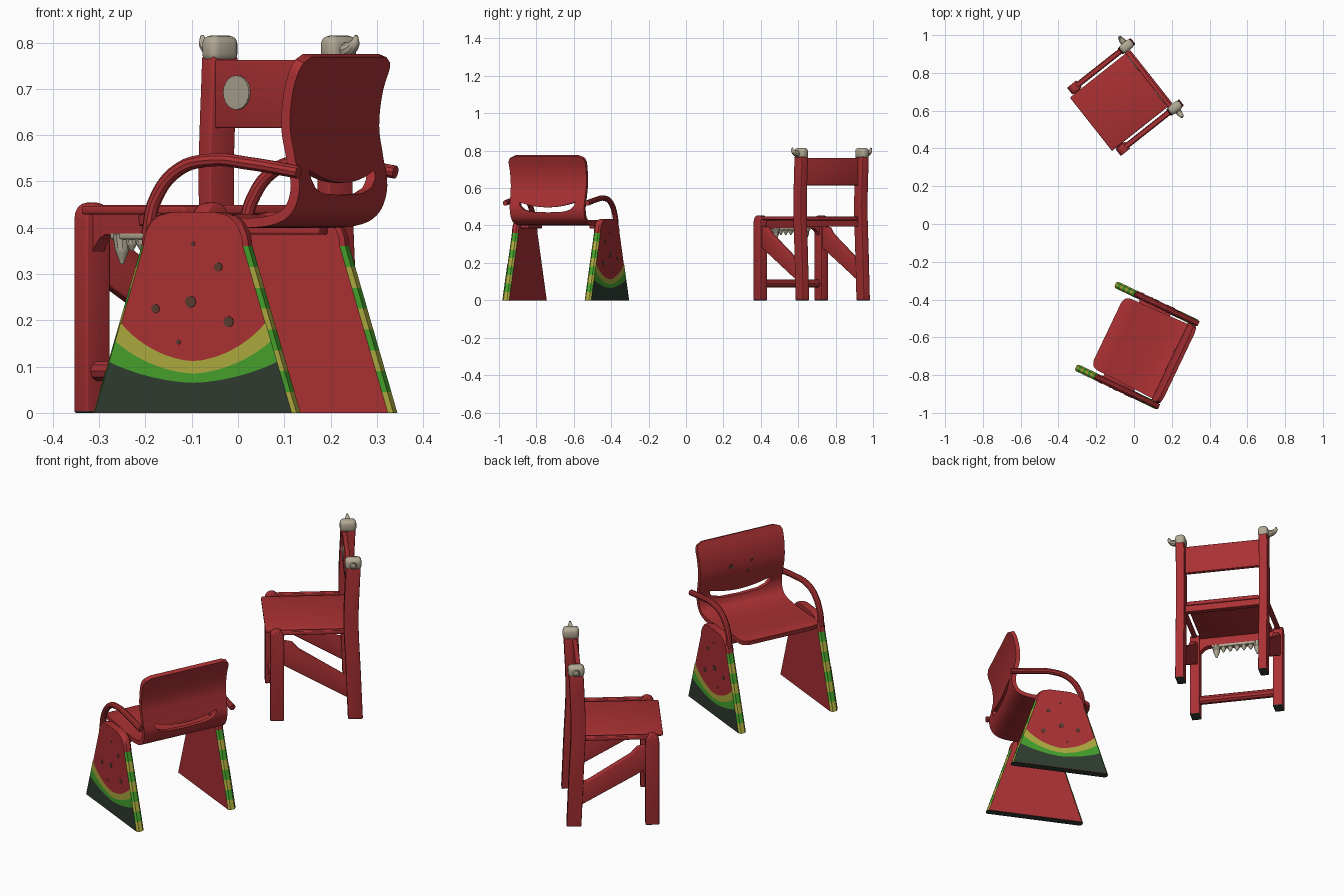
import bpy, bmesh, math
from mathutils import Vector, Matrix

if "Cube" in bpy.data.objects:
    bpy.data.objects.remove(bpy.data.objects["Cube"])

def material(name, rgb):
    m = bpy.data.materials.new(name)
    m.diffuse_color = (*rgb, 1)
    m.use_nodes = True
    m.node_tree.nodes["Principled BSDF"].inputs["Base Color"].default_value = m.diffuse_color
    return m

RED = material("red", (0.40, 0.03, 0.033))
BONE = material("bone", (0.45, 0.40, 0.30))
OLIVE = material("yellow green", (0.42, 0.40, 0.05))
GREEN = material("bright green", (0.06, 0.36, 0.025))
DARK = material("dark green", (0.028, 0.045, 0.03))
SEED = material("seed brown", (0.10, 0.045, 0.03))

PLACE = Matrix.Identity(4)          # current chair placement

def place(x, y, deg):
    global PLACE
    PLACE = Matrix.Translation((x, y, 0)) @ Matrix.Rotation(math.radians(deg), 4, 'Z')

def finish(bm, name, mats, smooth=35, recalc=True):
    if recalc:
        bmesh.ops.recalc_face_normals(bm, faces=bm.faces)
    me = bpy.data.meshes.new(name)
    bm.to_mesh(me)
    bm.free()
    ob = bpy.data.objects.new(name, me)
    bpy.context.collection.objects.link(ob)
    for m in mats:
        me.materials.append(m)
    ob.matrix_world = PLACE
    shade(ob, smooth)
    return ob

def shade(ob, angle=35):
    bpy.ops.object.select_all(action='DESELECT')
    ob.select_set(True)
    bpy.context.view_layer.objects.active = ob
    bpy.ops.object.shade_smooth_by_angle(angle=math.radians(angle))

def bake(ob):
    """Apply the modifiers / convert the curve to a mesh."""
    dg = bpy.context.evaluated_depsgraph_get()
    me = bpy.data.meshes.new_from_object(ob.evaluated_get(dg))
    new = bpy.data.objects.new(ob.name, me)
    bpy.context.collection.objects.link(new)
    new.matrix_world = PLACE
    name = ob.name
    bpy.data.objects.remove(ob)
    new.name = name
    shade(new)
    return new

def prism(name, outline, a0, a1, mat=RED, axis='x', bevel=0.0, foot=False):
    """Extrude a (y,z) outline along x, or an (x,z) outline along y."""
    bm = bmesh.new()
    co = (lambda p, a: (a, p[0], p[1])) if axis == 'x' else (lambda p, a: (p[0], a, p[1]))
    lo = [bm.verts.new(co(p, a0)) for p in outline]
    hi = [bm.verts.new(co(p, a1)) for p in outline]
    n = len(outline)
    bm.faces.new(lo)
    bm.faces.new(hi)
    for i in range(n):
        bm.faces.new((lo[i], lo[(i + 1) % n], hi[(i + 1) % n], hi[i]))
    bmesh.ops.recalc_face_normals(bm, faces=bm.faces)
    if bevel:
        edges = [e for e in bm.edges if e.calc_face_angle(0) > 0.6]
        bmesh.ops.bevel(bm, geom=edges, offset=bevel, segments=3, profile=0.5, affect='EDGES')
    if foot:
        for f in bm.faces:
            f.material_index = int(f.calc_center_median().z < 0.006)
    return finish(bm, name, [mat, DARK])

def box(name, x0, x1, y0, y1, z0, z1, mat=RED, bevel=0.0, foot=False):
    return prism(name, [(y0, z0), (y1, z0), (y1, z1), (y0, z1)], x0, x1, mat, 'x', bevel, foot)

def tube(name, pts, radius, mat=RED, taper=None):
    cu = bpy.data.curves.new(name, 'CURVE')
    cu.dimensions = '3D'
    cu.bevel_depth, cu.bevel_resolution, cu.use_fill_caps = radius, 3, True
    sp = cu.splines.new('BEZIER')
    sp.bezier_points.add(len(pts) - 1)
    for i, (bp, p) in enumerate(zip(sp.bezier_points, pts)):
        bp.co = p
        bp.handle_left_type = bp.handle_right_type = 'AUTO'
        bp.radius = taper[i] if taper else 1
    sp.resolution_u = 8
    cu.materials.append(mat)
    ob = bpy.data.objects.new(name, cu)
    bpy.context.collection.objects.link(ob)
    return bake(ob)

def spline(pts, n):
    """Catmull-Rom samples through 2D points."""
    P = [Vector(p) for p in pts]
    P = [2 * P[0] - P[1]] + P + [2 * P[-1] - P[-2]]
    out = []
    for i in range(1, len(P) - 2):
        a, b, c, d = P[i - 1:i + 3]
        for k in range(n):
            t = k / n
            out.append(0.5 * (2 * b + (c - a) * t + (2 * a - 5 * b + 4 * c - d) * t * t
                              + (3 * b - a - 3 * c + d) * t ** 3))
    return out + [P[-2]]

def disc(name, center, rx, rz, axis, mat, n=14, depth=0.003):
    """Thin oval plate lying across the x or y axis."""
    o = [(center[0 if axis == 'y' else 1] + rx * math.cos(2 * math.pi * i / n),
          center[2] + rz * math.sin(2 * math.pi * i / n)) for i in range(n)]
    a = center[1] if axis == 'y' else center[0]
    return prism(name, o, a - depth, a + depth, mat, axis)

# ---------------- melon chair ----------------
place(0.016, -0.643, -115.5)

def half(z):
    """Half length of the side panel at height z."""
    if z <= 0.36:
        return 0.243 - 0.115 * z / 0.36
    return 0.06 + 0.068 * math.sqrt(max(0, 1 - ((z - 0.36) / 0.074) ** 2))

T = 0.019
LEVELS = [i * 0.045 for i in range(9)] + [0.38, 0.40, 0.415, 0.426, 0.434]
for s in (-1, 1):
    side = "right" if s > 0 else "left"
    # side panel with striped rounded edges
    bm = bmesh.new()
    rings = []
    for z in LEVELS:
        h, r = half(z), 0.009
        sec = [(T, h - r), (T - r, h), (r - T, h), (-T, h - r)]
        sec += [(-x, -y) for x, y in sec]
        rings.append([bm.verts.new((s * 0.243 + x, y, z)) for x, y in sec])
    for k in range(len(rings) - 1):
        for i in range(8):
            j = (i + 1) % 8
            f = bm.faces.new((rings[k][i], rings[k][j], rings[k + 1][j], rings[k + 1][i]))
            if k < 8 and i not in (3, 7):
                f.material_index = 1 + k % 2
    bm.faces.new(rings[0]).material_index = 3
    bm.faces.new(rings[-1])
    finish(bm, side + "_panel", [RED, OLIVE, GREEN, DARK])

    # curved rind bands on the outer face: (centre height, edge height)
    xo = s * (0.243 + T + 0.001)
    arcs = [(0.001, 0.001), (0.065, 0.11), (0.085, 0.155), (0.112, 0.195)]
    for (lo, hi, mat, label) in zip(arcs, arcs[1:], (DARK, GREEN, OLIVE), ("dark", "green", "pale")):
        bm = bmesh.new()
        rows = []
        for i in range(21):
            t = -1 + i / 10
            zs = [c + (e - c) * abs(t) ** 1.7 for c, e in (lo, hi)]
            rows.append([bm.verts.new((xo, t * (half(z) - 0.007), z)) for z in zs])
        for a, b in zip(rows, rows[1:]):
            q = (a[0], b[0], b[1], a[1])
            bm.faces.new(q if s > 0 else q[::-1])
        finish(bm, f"{side}_{label}_rind", [mat], recalc=False)
    # seeds
    for i, (y, z, r) in enumerate([(0.06, 0.315, 0.01), (-0.006, 0.24, 0.013), (-0.09, 0.225, 0.01),
                                   (0.085, 0.197, 0.012), (-0.035, 0.153, 0.005), (0.0, 0.365, 0.005)]):
        disc(f"{side}_seed_{i}", (xo, y, z), r, r, 'x', SEED, 8, 0.001)
    # arm and seat bracket
    tube(side + "_arm", [(s * 0.243, y, z) for y, z in
         [(-0.118, 0.385), (-0.10, 0.46), (-0.045, 0.525), (0.035, 0.546), (0.13, 0.538), (0.243, 0.52)]], 0.0145)
    box(side + "_seat_bracket", s * 0.18, s * 0.235, -0.09, 0.09, 0.385, 0.412, bevel=0.006)

# one-piece seat and back shell with a hand slot
PROFILE = [(0.238, 0.772), (0.212, 0.70), (0.203, 0.62), (0.214, 0.55), (0.224, 0.49), (0.208, 0.44),
           (0.165, 0.416), (0.08, 0.41), (-0.05, 0.416), (-0.12, 0.42), (-0.172, 0.414)]
path = spline(PROFILE, 6)
dist = [0]
for a, b in zip(path, path[1:]):
    dist.append(dist[-1] + (b - a).length)
bm = bmesh.new()
rows = []
for p, d in zip(path, dist):
    w = 0.228 - 0.02 * d / dist[-1]
    e, r = min(d, dist[-1] - d), 0.04
    if e < r:
        w -= r - math.sqrt(r * r - (r - e) ** 2)
    rows.append([bm.verts.new((w * (-1 + i / 4), p.x, p.y)) for i in range(9)])
for a, b in zip(rows, rows[1:]):
    for i in range(8):
        bm.faces.new((a[i], a[i + 1], b[i + 1], b[i]))
shell = finish(bm, "seat_shell", [RED])
so = shell.modifiers.new("thickness", 'SOLIDIFY')
so.thickness, so.offset = 0.021, 0
top = [(0.165 * t, 0.497 + 0.028 * t * t) for t in [i / 6 for i in range(-6, 7)]]
bot = [(0.16, 0.505), (0.14, 0.486), (0.10, 0.474), (0, 0.470), (-0.10, 0.474), (-0.14, 0.486), (-0.16, 0.505)]
cutter = prism("slot_cutter", top + bot, 0.15, 0.35, RED, 'y')
cutter.hide_render = True
bo = shell.modifiers.new("slot", 'BOOLEAN')
bo.operation, bo.object, bo.solver = 'DIFFERENCE', cutter, 'EXACT'
bake(shell)
bpy.data.objects.remove(cutter)
for i, (x, y, z, r) in enumerate([(-0.06, 0.1925, 0.63, 0.011), (0.05, 0.1925, 0.64, 0.006), (0.03, 0.1945, 0.59, 0.006)]):
    disc(f"back_seed_{i}", (x, y, z), r, r, 'y', SEED, 8)

# ---------------- monster chair ----------------
place(-0.046, 0.672, -51.7)
box("seat", -0.18, 0.18, -0.232, 0.175, 0.428, 0.447, bevel=0.006)
box("back_apron", -0.19, 0.19, 0.14, 0.165, 0.395, 0.43)
for s in (-1, 1):
    side = "right" if s > 0 else "left"
    x = s * 0.207
    # front leg with rounded top
    arch = [(-0.18 + 0.032 * math.cos(a * math.pi / 8), 0.42 + 0.034 * math.sin(a * math.pi / 8)) for a in range(9)]
    prism(side + "_front_leg", [(-0.212, 0), (-0.148, 0)] + arch, x - 0.023, x + 0.023, bevel=0.004, foot=True)
    # gently bowed back post
    mid = spline([(0.182, 0), (0.172, 0.25), (0.162, 0.5), (0.172, 0.77)], 4)
    prism(side + "_back_post", [(p.x - 0.034, p.y) for p in mid] + [(p.x + 0.034, p.y) for p in reversed(mid)],
          x - 0.021, x + 0.021, bevel=0.004, foot=True)
    # side rail and slanted brace
    box(side + "_side_rail", x - 0.011, x + 0.011, -0.17, 0.15, 0.43, 0.449, bevel=0.004)
    prism(side + "_brace", [(-0.16, 0.285), (0.16, 0.10), (0.16, 0.215), (0.12, 0.225), (-0.08, 0.355), (-0.11, 0.39), (-0.16, 0.40)],
          x - 0.015, x + 0.015, bevel=0.004)
    # curved corner bracket below the front apron
    prism(side + "_corner_bracket", [(s * 0.19, 0.40), (s * 0.19, 0.335), (s * 0.178, 0.36), (s * 0.16, 0.378), (s * 0.13, 0.39), (s * 0.13, 0.40)],
          -0.195, -0.165, RED, 'y')
    # bone cap with an outward horn
    box(side + "_horn_cap", x - 0.025, x + 0.025, 0.134, 0.21, 0.757, 0.815, BONE, bevel=0.018)
    tube(side + "_horn", [(x, 0.172, 0.785), (x + s * 0.035, 0.172, 0.785), (x + s * 0.055, 0.172, 0.797), (x + s * 0.062, 0.172, 0.815)],
         0.019, BONE, (1, 0.85, 0.6, 0.2))
    # eye on the back slat
    disc(side + "_eye", (s * 0.11, 0.143, 0.692), 0.045, 0.037, 'y', BONE, 20)
box("back_slat", -0.195, 0.195, 0.144, 0.166, 0.615, 0.762, bevel=0.004)
box("front_apron", -0.19, 0.19, -0.195, -0.165, 0.385, 0.432)
tube("front_stretcher", [(-0.225, -0.18, 0.09), (0.225, -0.18, 0.09)], 0.022)
# teeth: a fang at each end and small ones between
box("gum", -0.125, 0.125, -0.196, -0.164, 0.375, 0.389, BONE, 0.004)
for i in range(7):
    fang = i in (0, 6)
    x, ln, r = (i - 3) * 0.034, (0.058 if fang else 0.03), (0.021 if fang else 0.016)
    tube(f"tooth_{i}", [(x, -0.18, 0.386), (x, -0.18, 0.38 - ln * 0.5), (x, -0.18, 0.38 - ln)], r, BONE, (1, 0.75, 0.2))
